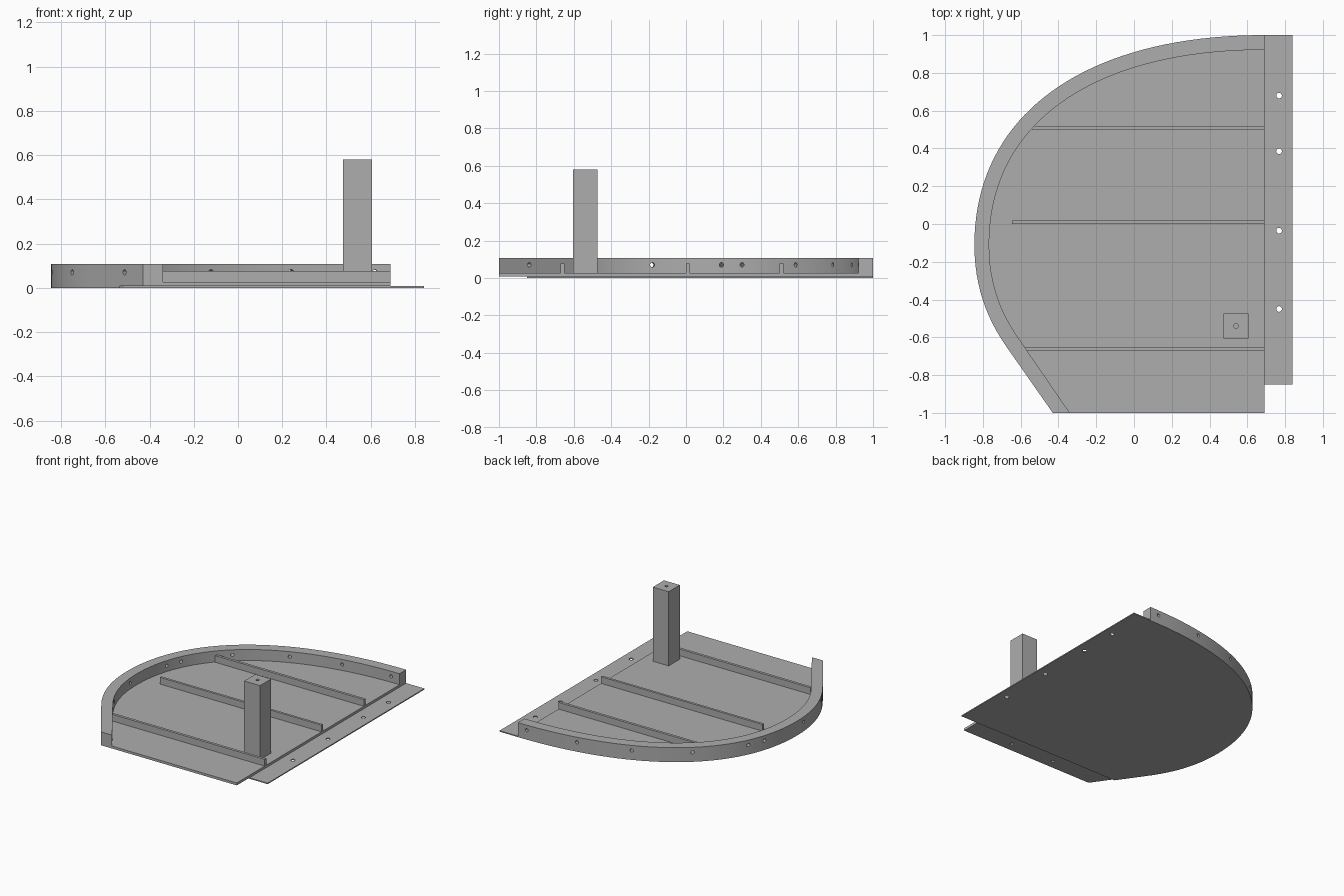
import bpy, bmesh, math
from mathutils import Vector

if "Cube" in bpy.data.objects:
    bpy.data.objects.remove(bpy.data.objects["Cube"])

grey = bpy.data.materials.new("grey")
grey.diffuse_color = (0.42, 0.42, 0.42, 1)
grey.use_nodes = True
grey.node_tree.nodes["Principled BSDF"].inputs["Base Color"].default_value = grey.diffuse_color

PLATE_TOP, DECK_TOP, RIM_TOP = 0.008, 0.026, 0.108
EDGE_X, RIM_W = 0.69, 0.078


def bezier(a, b, c, d, n):
    pts = []
    for i in range(n + 1):
        t = i / n
        s = 1 - t
        pts.append(Vector(a) * s**3 + Vector(b) * 3 * s * s * t
                   + Vector(c) * 3 * s * t * t + Vector(d) * t**3)
    return pts


def finish(bm, name):
    bmesh.ops.recalc_face_normals(bm, faces=bm.faces)
    me = bpy.data.meshes.new(name)
    bm.to_mesh(me)
    bm.free()
    me.materials.append(grey)
    ob = bpy.data.objects.new(name, me)
    bpy.context.collection.objects.link(ob)
    return ob


def slab(name, pts, z0, z1):
    """Extrude a flat outline from z0 to z1."""
    bm = bmesh.new()
    face = bm.faces.new([bm.verts.new((p[0], p[1], z0)) for p in pts])
    top = bmesh.ops.extrude_face_region(bm, geom=[face])["geom"]
    for v in top:
        if isinstance(v, bmesh.types.BMVert):
            v.co.z = z1
    return finish(bm, name)


def box(name, x0, x1, y0, y1, z0, z1):
    return slab(name, [(x0, y0), (x1, y0), (x1, y1), (x0, y1)], z0, z1)


def drill(ob, holes, radius, length):
    """Cut round holes; each hole is a (centre, axis) pair."""
    bm = bmesh.new()
    for centre, axis in holes:
        turn = Vector((0, 0, 1)).rotation_difference(Vector(axis)).to_matrix().to_4x4()
        turn.translation = Vector(centre)
        bmesh.ops.create_cone(bm, cap_ends=True, segments=16, radius1=radius,
                              radius2=radius, depth=length, matrix=turn)
    cutter = finish(bm, "hole_cutter")
    cutter.hide_render = True
    mod = ob.modifiers.new("holes", 'BOOLEAN')
    mod.operation, mod.solver, mod.object = 'DIFFERENCE', 'EXACT', cutter
    bpy.context.view_layer.objects.active = ob
    bpy.ops.object.modifier_apply(modifier=mod.name)
    bpy.data.objects.remove(cutter)


# Outer and inner curves of the rim, from the back corner round to the front
outer = bezier((EDGE_X, 1), (-0.262, 1), (-0.845, 0.578), (-0.845, -0.11), 40)
outer += bezier((-0.845, -0.11), (-0.845, -0.38), (-0.745, -0.55), (-0.668, -0.66), 14)[1:]
outer.append(Vector((-0.43, -1)))
inner, normals = [], []
for i, p in enumerate(outer):
    d = (outer[min(i + 1, len(outer) - 1)] - outer[max(i - 1, 0)]).normalized()
    normals.append(Vector((-d.y, d.x)))
    inner.append(p + normals[-1] * RIM_W)
inner[0] = Vector((EDGE_X, 1 - RIM_W))
inner[-1] = Vector((-0.34, -1))

# Thin bottom plate with the side flange
plate = slab("bottom_plate", outer[:-1] + [(-0.535, -0.85), (0.84, -0.85), (0.84, 1)],
             0, PLATE_TOP)
drill(plate, [((0.768, y, 0), (0, 0, 1)) for y in (0.68, 0.385, -0.035, -0.45)], 0.015, 0.1)

# Deck inside the rim, with shallow holes under its front lip
deck = slab("deck", inner + [(EDGE_X, -1)], PLATE_TOP, DECK_TOP)
drill(deck, [((x, -0.93, PLATE_TOP), (0, 0, 1)) for x in (0.32, -0.05)], 0.012, 0.024)

# Curved rim with screw holes square to its wall
rim = slab("rim", outer + inner[::-1], PLATE_TOP, RIM_TOP)
holes = []
for target in ((0.62, 0.92), (0.24, 0.89), (-0.12, 0.78), (-0.46, 0.59), (-0.68, 0.30),
               (-0.725, 0.19), (-0.765, -0.18), (-0.70, -0.50), (-0.455, -0.84)):
    t = Vector(target)
    i = min(range(len(inner) - 1),
            key=lambda k: ((inner[k] + inner[k + 1]) / 2 - t).length)
    n = (normals[i] + normals[i + 1]).normalized()
    c = t - n * RIM_W / 2
    holes.append(((c.x, c.y, 0.07), (n.x, n.y, 0)))
drill(rim, holes, 0.012, 0.16)
bpy.ops.object.select_all(action='DESELECT')
for ob in (rim, plate, deck):
    ob.select_set(True)
bpy.ops.object.shade_smooth_by_angle(angle=math.radians(30))

# Three cross battens on the deck
for name, x0, y0, y1 in (("back_batten", -0.54, 0.5, 0.52),
                         ("middle_batten", -0.645, 0.0, 0.018),
                         ("front_batten", -0.575, -0.67, -0.65)):
    box(name, x0, EDGE_X, y0, y1, DECK_TOP, 0.076)

# Square post with a hole in its top
post = box("post", 0.475, 0.606, -0.605, -0.474, DECK_TOP, 0.58)
drill(post, [((0.54, -0.54, 0.58), (0, 0, 1))], 0.012, 0.15)
